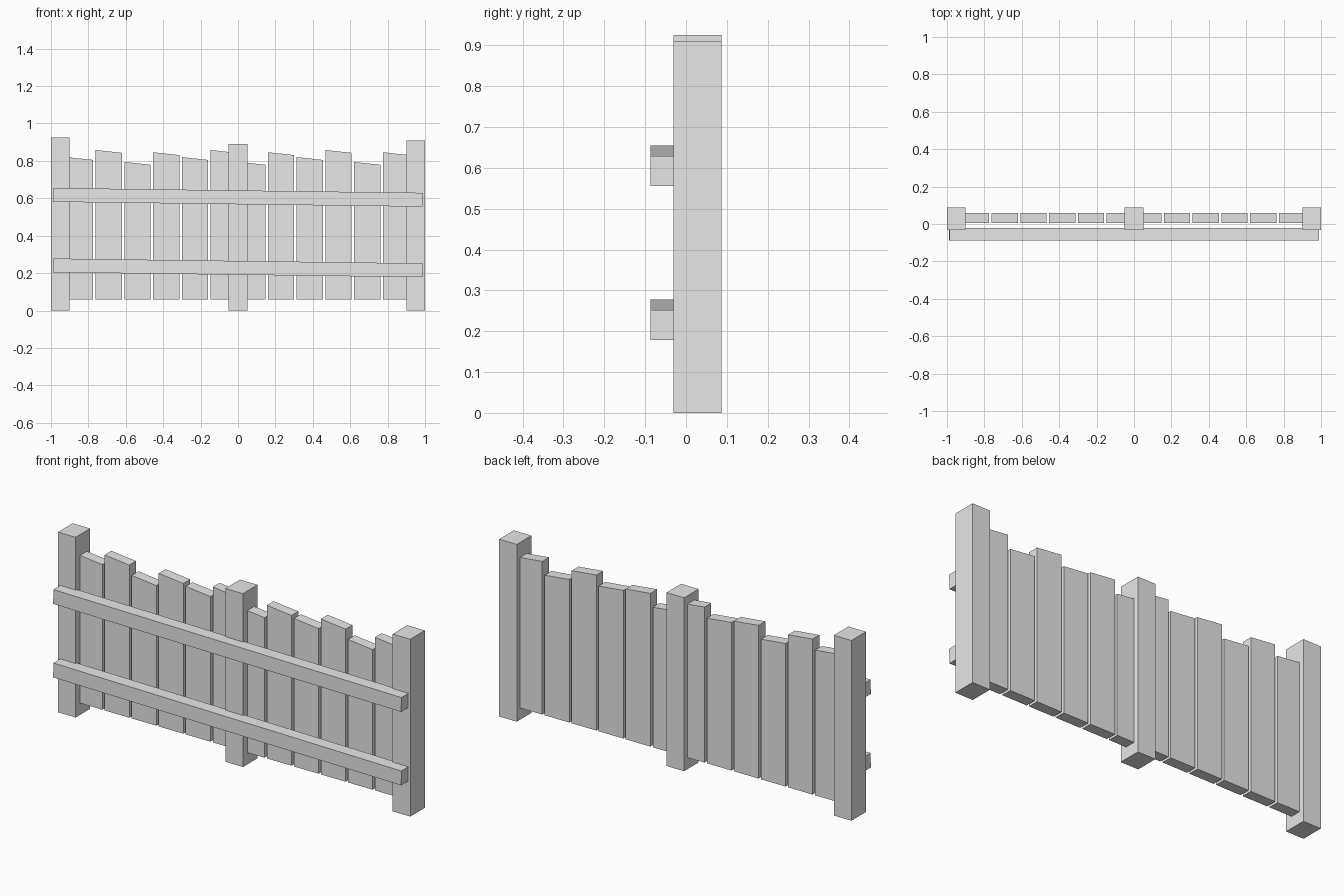
import bpy
import math

cube = bpy.data.objects.get("Cube")
if cube:
    bpy.data.objects.remove(cube, do_unlink=True)

# Single plain grey for the whole fence
GREY = (0.8, 0.8, 0.8, 1.0)
grey = bpy.data.materials.new("plain_grey")
grey.use_nodes = True
grey.diffuse_color = GREY
for node in grey.node_tree.nodes:
    if node.type == 'BSDF_PRINCIPLED':
        node.inputs["Base Color"].default_value = GREY


def board(name, x0, x1, y0, y1, z0, z_left, z_right):
    """Upright box whose top slopes from z_left at x0 to z_right at x1."""
    bpy.ops.mesh.primitive_cube_add(size=1)
    obj = bpy.context.object
    obj.name = name
    obj.data.materials.append(grey)
    for v in obj.data.vertices:
        left, top = v.co.x < 0, v.co.z > 0
        v.co.x = x0 if left else x1
        v.co.y = y0 if v.co.y < 0 else y1
        v.co.z = (z_left if left else z_right) if top else z0
    return obj


# Square posts of differing height
for name, x, height in (("right_post", -0.95, 0.925),
                        ("middle_post", 0.0, 0.89),
                        ("left_post", 0.95, 0.91)):
    board(name, x - 0.05, x + 0.05, -0.031, 0.087, 0, height, height)

# Vertical planks with slanted tops, heights repeating in fours
PITCH, WIDTH, COUNT = 0.1535, 0.14, 12
TOPS = (0.82, 0.858, 0.794, 0.846)
for i in range(COUNT):
    x = (i - (COUNT - 1) / 2) * PITCH
    top = TOPS[i % len(TOPS)]
    board(f"plank_{i + 1}", x - WIDTH / 2, x + WIDTH / 2,
          0.005, 0.06, 0.06, top, top - 0.015)

# Two slightly tilted cross rails on the front
for name, z in (("lower_rail", 0.228), ("upper_rail", 0.605)):
    rail = board(name, -0.988, 0.988, -0.087, -0.022, -0.037, 0.037, 0.037)
    rail.location.z = z
    rail.rotation_euler.y = math.radians(0.75)
